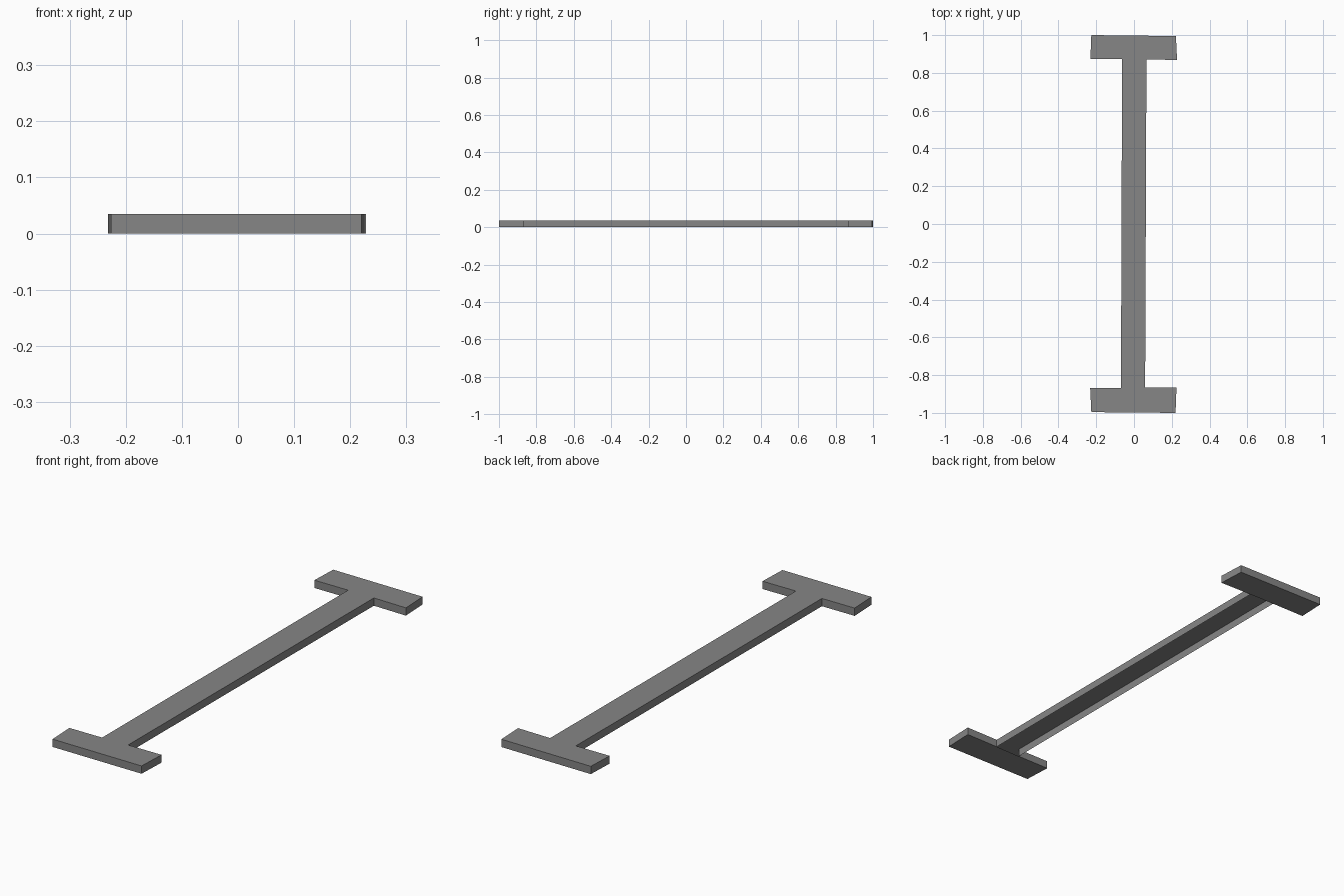
import bpy
import bmesh

THICKNESS = 0.035

cube = bpy.data.objects.get("Cube")
if cube:
    bpy.data.objects.remove(cube, do_unlink=True)

grey = bpy.data.materials.new("mid_grey")
grey.use_nodes = True
colour = (0.24, 0.24, 0.24, 1)
grey.diffuse_color = colour
grey.node_tree.nodes["Principled BSDF"].inputs["Base Color"].default_value = colour

# Slightly uneven crossbar outlines; the middle two points meet the stem
back_bar = [(0.228, 0.868), (0.222, 0.995), (-0.226, 1.0),
            (-0.231, 0.873), (-0.063, 0.873), (0.066, 0.872)]
front_bar = [(-0.232, -0.868), (-0.226, -0.996), (0.22, -1.0),
             (0.225, -0.865), (0.059, -0.866), (-0.069, -0.868)]


def ring(bm, points, z):
    return [bm.verts.new((x, y, z)) for x, y in points]


bm = bmesh.new()
back_top, back_low = ring(bm, back_bar, THICKNESS), ring(bm, back_bar, 0)
front_top, front_low = ring(bm, front_bar, THICKNESS), ring(bm, front_bar, 0)

# Crossbars: closed top and bottom, walled except where the stem opens in
for top, low in ((back_top, back_low), (front_top, front_low)):
    bm.faces.new(top)
    bm.faces.new(low[::-1])
    for i in range(len(top)):
        j = (i + 1) % len(top)
        if i != 4:
            bm.faces.new((low[i], low[j], top[j], top[i]))

# Stem: top and two side walls, open underneath
bm.faces.new((back_top[5], back_top[4], front_top[5], front_top[4]))
for b, f in ((4, 5), (5, 4)):
    wall = [back_low[b], front_low[f], front_top[f], back_top[b]]
    bm.faces.new(wall if b == 4 else wall[::-1])

mesh = bpy.data.meshes.new("i_shaped_bar")
bm.to_mesh(mesh)
bm.free()
mesh.materials.append(grey)
bar = bpy.data.objects.new("i_shaped_bar", mesh)
bpy.context.collection.objects.link(bar)
